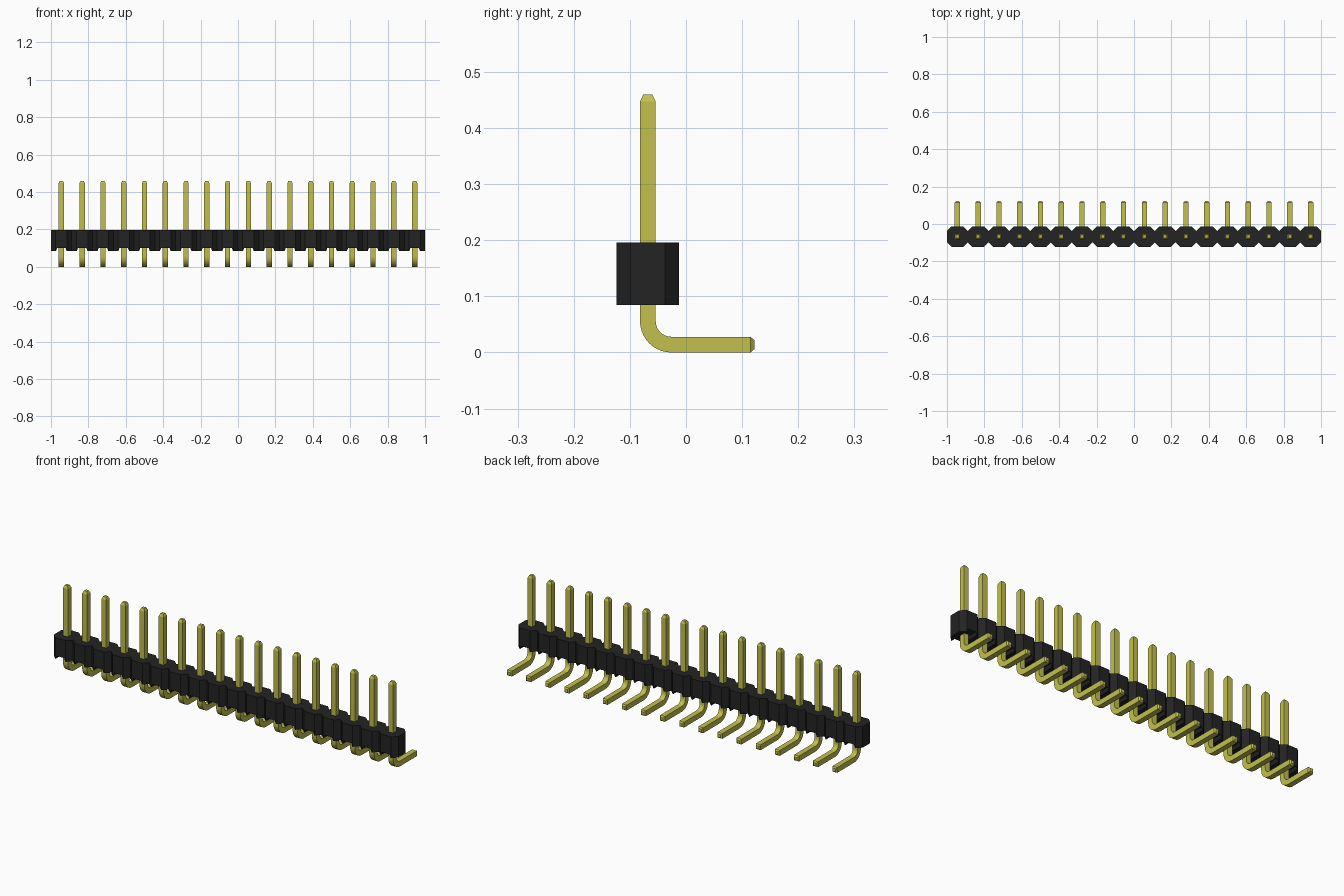
import bpy, bmesh, math
from mathutils import Vector

cube = bpy.data.objects.get("Cube")
if cube:
    bpy.data.objects.remove(cube, do_unlink=True)

COUNT = 18
PITCH = 2 / COUNT
HALF = PITCH / 2
ROW_Y = -0.068       # centre line of the housing and upright pins
BASE, TOP = 0.085, 0.196


def material(name, rgb, rough):
    m = bpy.data.materials.new(name)
    m.use_nodes = True
    m.diffuse_color = (*rgb, 1)
    bsdf = m.node_tree.nodes["Principled BSDF"]
    bsdf.inputs["Base Color"].default_value = (*rgb, 1)
    bsdf.inputs["Roughness"].default_value = rough
    return m


def make_row(name, bm, mat):
    """Turn a bmesh into an object repeated along x."""
    bmesh.ops.recalc_face_normals(bm, faces=bm.faces)
    mesh = bpy.data.meshes.new(name)
    bm.to_mesh(mesh)
    bm.free()
    mesh.materials.append(mat)
    obj = bpy.data.objects.new(name, mesh)
    bpy.context.collection.objects.link(obj)
    obj.location.x = -1 + HALF
    array = obj.modifiers.new("Row", 'ARRAY')
    array.count = COUNT
    array.use_relative_offset = False
    array.use_constant_offset = True
    array.constant_offset_displace = (PITCH, 0, 0)
    return obj


black = material("black plastic", (0.017, 0.017, 0.017), 0.6)
gold = material("yellow metal", (0.54, 0.53, 0.075), 0.4)

# Housing segment: notched profile extruded front to back
bm = bmesh.new()
right_side = [(0.022, BASE + 0.017), (0.0285, BASE), (HALF, BASE), (HALF, TOP)]
profile = right_side + [(-x, z) for x, z in reversed(right_side)]
face = bm.faces.new([bm.verts.new((x, ROW_Y - HALF, z)) for x, z in profile])
grown = bmesh.ops.extrude_face_region(bm, geom=[face])["geom"]
bmesh.ops.translate(bm, vec=(0, PITCH, 0),
                    verts=[g for g in grown if isinstance(g, bmesh.types.BMVert)])

# Slice the four upright corners off to make an octagon
CHAMFER = 0.025
for sx in (-1, 1):
    for sy in (-1, 1):
        point = Vector((sx * HALF, ROW_Y + sy * (HALF - CHAMFER), 0))
        cut = bmesh.ops.bisect_plane(
            bm, geom=bm.verts[:] + bm.edges[:] + bm.faces[:], plane_co=point,
            plane_no=(sx, sy, 0), clear_outer=True)["geom_cut"]
        bmesh.ops.edgenet_fill(
            bm, edges=[g for g in cut if isinstance(g, bmesh.types.BMEdge)])
make_row("housing", bm, black)

# Pin: square sections swept along a bent path, tapered at both tips
R = 0.014            # half thickness
TIP = 0.008          # half thickness at the tips
BEND = 0.042         # bend radius of the centre line
STEPS = 10
stations = [(ROW_Y, 0.46, 0, TIP), (ROW_Y, 0.447, 0, R)]
for i in range(STEPS + 1):
    a = math.pi / 2 * i / STEPS
    stations.append((ROW_Y + BEND * (1 - math.cos(a)),
                     R + BEND * (1 - math.sin(a)), a, R))
stations += [(0.115, R, math.pi / 2, R), (0.122, R, math.pi / 2, TIP)]

bm = bmesh.new()
rings = []
for y, z, a, r in stations:
    rings.append([bm.verts.new((sx * r, y + sn * r * math.cos(a),
                                z + sn * r * math.sin(a)))
                  for sx, sn in ((-1, -1), (1, -1), (1, 1), (-1, 1))])
for lower, upper in zip(rings, rings[1:]):
    for i in range(4):
        j = (i + 1) % 4
        bm.faces.new((lower[i], lower[j], upper[j], upper[i]))
bm.faces.new(rings[0])
bm.faces.new(rings[-1])
pins = make_row("pins", bm, gold)

# Smooth bend, crisp edges
bpy.ops.object.select_all(action='DESELECT')
pins.select_set(True)
bpy.context.view_layer.objects.active = pins
bpy.ops.object.shade_smooth_by_angle(angle=math.radians(20))
